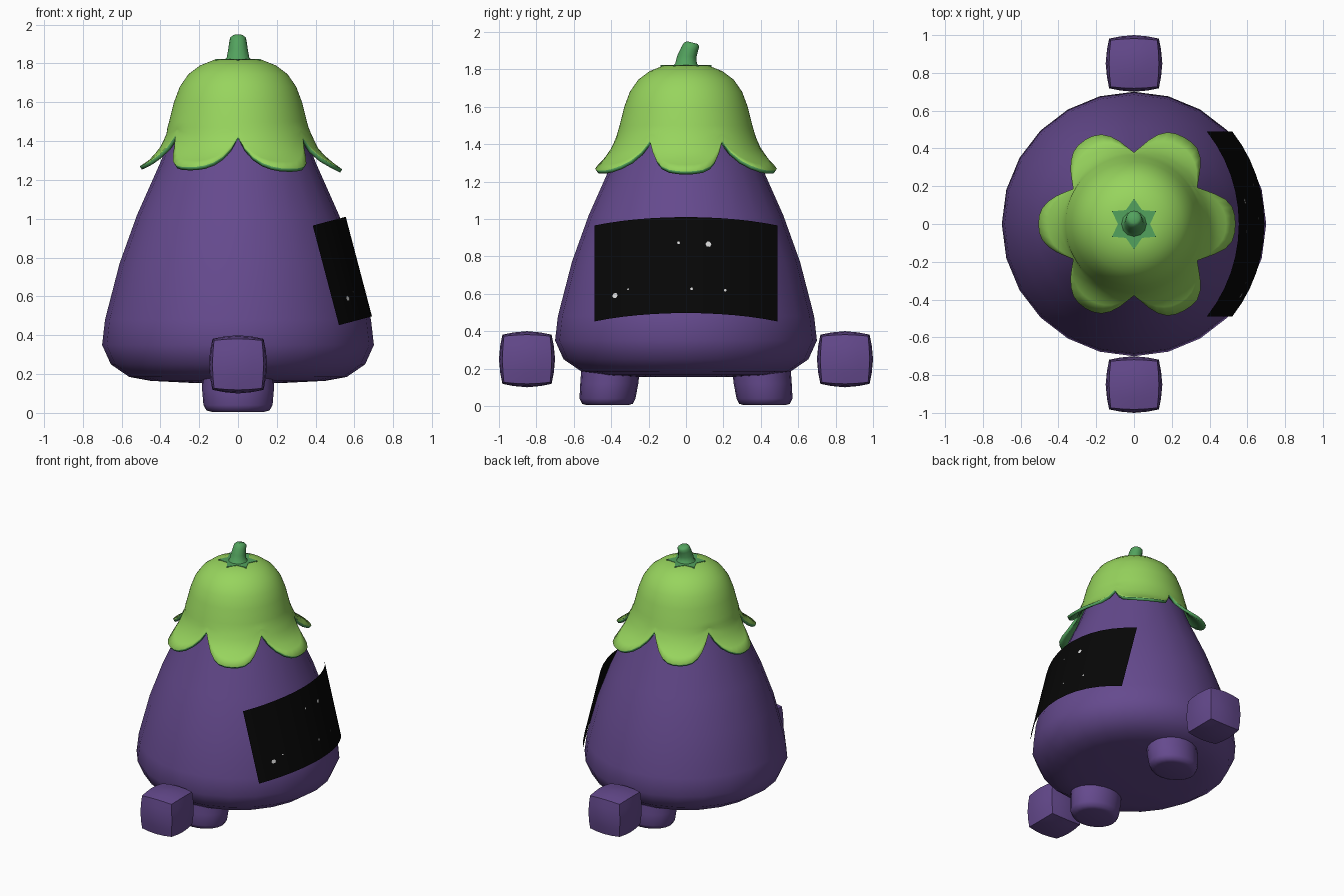
import bpy, bmesh
from math import sin, cos, pi, asin, radians, sqrt

if "Cube" in bpy.data.objects:
    bpy.data.objects.remove(bpy.data.objects["Cube"], do_unlink=True)


def material(name, rgb, rough=0.6):
    m = bpy.data.materials.new(name)
    m.use_nodes = True
    m.diffuse_color = (*rgb, 1)
    bsdf = m.node_tree.nodes["Principled BSDF"]
    bsdf.inputs["Base Color"].default_value = (*rgb, 1)
    bsdf.inputs["Roughness"].default_value = rough
    return m


PURPLE = material("aubergine purple", (0.13, 0.068, 0.27))
LEAF = material("leaf green", (0.31, 0.66, 0.11))
STEM = material("stem green", (0.085, 0.36, 0.11))
BLACK = material("screen black", (0.002, 0.002, 0.002))
WHITE = material("speck white", (0.7, 0.7, 0.7))


def finish(name, bm, *mats, angle=50):
    mesh = bpy.data.meshes.new(name)
    bm.to_mesh(mesh)
    bm.free()
    ob = bpy.data.objects.new(name, mesh)
    bpy.context.collection.objects.link(ob)
    for m in mats:
        mesh.materials.append(m)
    bpy.ops.object.select_all(action='DESELECT')
    ob.select_set(True)
    bpy.context.view_layer.objects.active = ob
    bpy.ops.object.shade_smooth_by_angle(angle=radians(angle))
    return ob


def skin(bm, rings, close_ends=True):
    """Join closed rings of points, listed from bottom to top."""
    rows = [[bm.verts.new(p) for p in ring] for ring in rings]
    n = len(rows[0])
    for low, high in zip(rows, rows[1:]):
        for j in range(n):
            k = (j + 1) % n
            bm.faces.new((low[j], low[k], high[k], high[j]))
    if close_ends:
        bm.faces.new(rows[0][::-1])
        bm.faces.new(rows[-1])


def ring(r, z, n=24, cx=0, cy=0, sy=1, tilt=0):
    pts = []
    for j in range(n):
        a = 2 * pi * j / n
        y = r * sy * sin(a)
        pts.append((cx + r * cos(a), cy + y, z - tilt * y))
    return pts


# Body: a pear-shaped lathe
body_profile = [(0.25, 0.155), (0.45, 0.165), (0.56, 0.185), (0.655, 0.25), (0.70, 0.35),
                (0.685, 0.48), (0.61, 0.77), (0.52, 1.02), (0.40, 1.29), (0.335, 1.46),
                (0.27, 1.62), (0.12, 1.75)]
bm = bmesh.new()
skin(bm, [ring(r, z) for r, z in body_profile])
finish("body", bm, PURPLE)

# Feet and floating hands, one pair at each side
for side, label in ((-1, "front"), (1, "back")):
    bm = bmesh.new()
    foot = [(0.13, 0.004, 0.42), (0.162, 0.012, 0.42), (0.178, 0.04, 0.42),
            (0.185, 0.12, 0.41), (0.187, 0.24, 0.40)]
    skin(bm, [ring(r, z, 20, cy=side * y, sy=0.84) for r, z, y in foot])
    finish(label + "_foot", bm, PURPLE)

    bm = bmesh.new()
    bmesh.ops.create_cube(bm, size=2)
    bmesh.ops.subdivide_edges(bm, edges=bm.edges[:], cuts=3, use_grid_fill=True)
    for v in bm.verts:
        v.co = v.co.lerp(v.co.normalized(), 0.42) * 0.15
        v.co.y += side * 0.85
        v.co.z += 0.25
    finish(label + "_hand", bm, PURPLE, angle=60)

# Leaf cap: a bell with six rounded lobes flaring at the rim
cap_profile = [(0.545, 1.24), (0.52, 1.265), (0.46, 1.305), (0.41, 1.36), (0.375, 1.43),
               (0.355, 1.50), (0.33, 1.60), (0.30, 1.68), (0.255, 1.745), (0.195, 1.79),
               (0.12, 1.82), (0.05, 1.82)]


def cap_radius(z):
    for (r0, z0), (r1, z1) in zip(cap_profile, cap_profile[1:]):
        if z <= z1:
            return r0 + (r1 - r0) * (z - z0) / (z1 - z0)


SEGS, LOWER, JOIN = 72, 6, 1.47
rows = []
for i in range(LOWER):
    row = []
    for j in range(SEGS):
        a = 2 * pi * j / SEGS
        off = abs((a + pi / 6) % (pi / 3) - pi / 6) / (pi / 6)
        edge = 1.262 - 0.008 * cos(a) + 0.16 * off ** 2.6
        z = edge + (JOIN - edge) * i / LOWER
        r = cap_radius(z) * (1 + 0.012 * cos(a))
        row.append((r * cos(a), r * sin(a), z))
    rows.append(row)
rows.append(ring(cap_radius(JOIN), JOIN, SEGS))
rows += [ring(r, z, SEGS) for r, z in cap_profile if z > JOIN]
bm = bmesh.new()
skin(bm, rows, close_ends=False)
bm.faces.new([v for v in bm.verts][-SEGS:])
cap = finish("leaf_cap", bm, LEAF, STEM)
shell = cap.modifiers.new("thickness", 'SOLIDIFY')
shell.thickness = 0.02
shell.offset = -1
shell.material_offset = 1
shell.material_offset_rim = 1

# Dark star round the foot of the stem
bm = bmesh.new()
star = []
for j in range(12):
    a, r = pi / 6 * (j + 1), (0.135, 0.085)[j % 2]
    star.append((r * cos(a), r * sin(a)))
skin(bm, [[(x, y, z) for x, y in star] for z in (1.816, 1.823)])
finish("stem_star", bm, STEM)

# Stem leaning towards the back
bm = bmesh.new()
stem = [(0.075, 1.815, 0, 0), (0.058, 1.83, 0, 0), (0.051, 1.87, 0.005, 0.1),
        (0.045, 1.91, 0.02, 0.2), (0.041, 1.932, 0.03, 0.25), (0.028, 1.943, 0.034, 0.25)]
skin(bm, [ring(r, z, 12, cy=y, tilt=t) for r, z, y, t in stem])
finish("stem", bm, STEM)

# Curved face screen, tilted to follow the body
R, HALF, COLS = 0.77, 0.49, 12


def on_screen(y, t, lift=0):
    """Point at width y and fraction t down the screen."""
    d = R - sqrt(R * R - y * y) - lift
    return (0.555 + 0.135 * t - 0.966 * d, y, 1.01 - 0.513 * t - 0.256 * d)


bm = bmesh.new()
half_angle = asin(HALF / R)
ys = [R * sin(half_angle * (2 * k / COLS - 1)) for k in range(COLS + 1)]
top = [bm.verts.new(on_screen(y, 0)) for y in ys]
low = [bm.verts.new(on_screen(y, 1)) for y in ys]
for k in range(COLS):
    bm.faces.new((low[k], low[k + 1], top[k + 1], top[k]))
finish("face_screen", bm, BLACK)

# Tiny light specks on the screen
specks = [(-0.04, 0.27, 0.008), (0.12, 0.28, 0.016), (-0.38, 0.77, 0.015),
          (-0.31, 0.72, 0.005), (0.03, 0.75, 0.008), (0.21, 0.75, 0.008)]
bm = bmesh.new()
for y, t, r in specks:
    bm.faces.new([bm.verts.new(on_screen(y + r * cos(k * pi / 3), t + r * sin(k * pi / 3) / 0.53, 0.004))
                  for k in range(6)])
finish("screen_specks", bm, WHITE)
